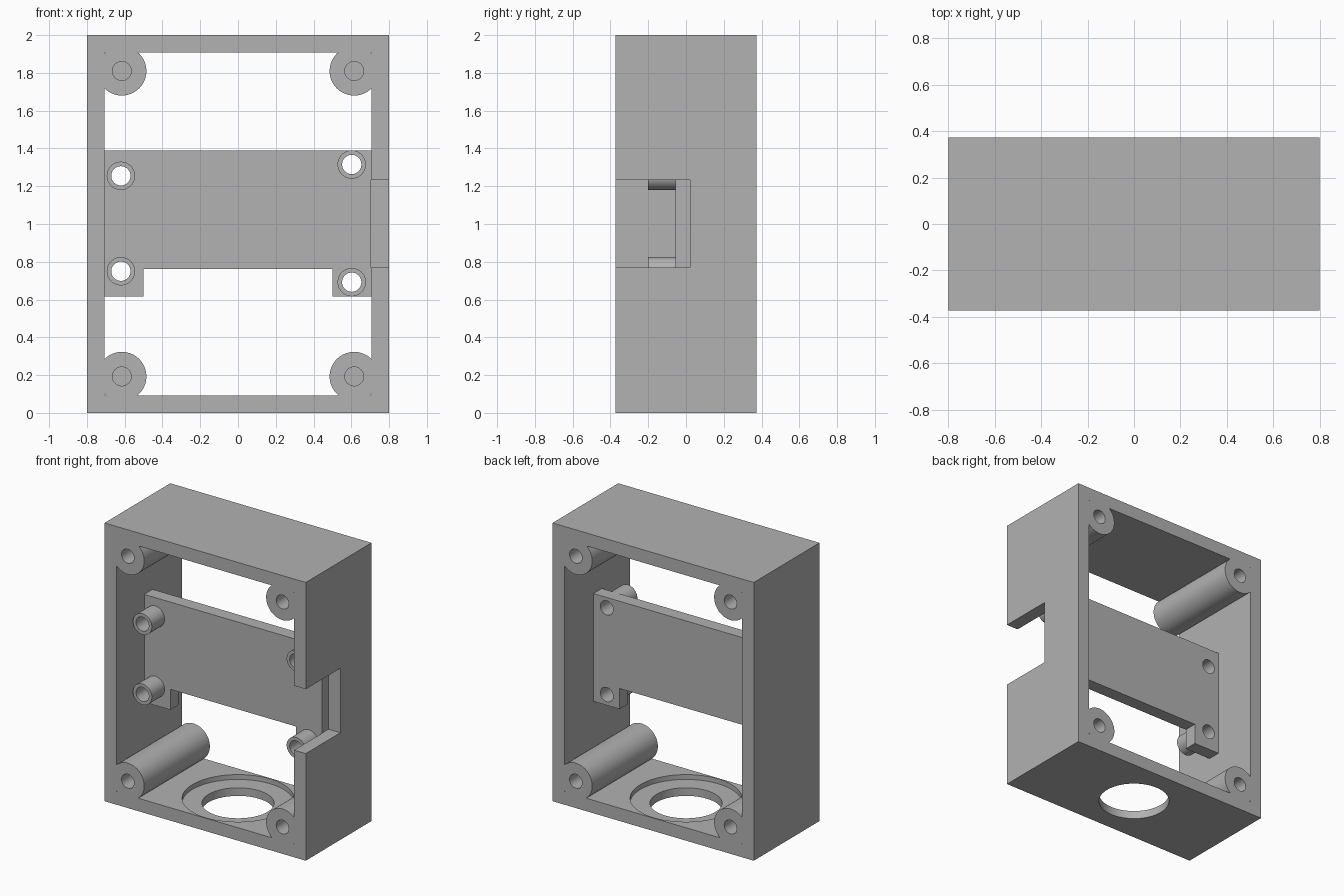
import bpy, math
from mathutils import Vector

old = bpy.data.objects.get("Cube")
if old:
    bpy.data.objects.remove(old, do_unlink=True)

HALF_W, HALF_D, WALL = 0.8, 0.373, 0.093

grey = bpy.data.materials.new("plain grey")
grey.use_nodes = True
grey.diffuse_color = (0.445, 0.445, 0.445, 1)
grey.node_tree.nodes["Principled BSDF"].inputs["Base Color"].default_value = grey.diffuse_color


def box(name, low, high):
    low, high = Vector(low), Vector(high)
    bpy.ops.mesh.primitive_cube_add(size=1, location=(low + high) / 2)
    ob = bpy.context.object
    ob.name = name
    ob.scale = high - low
    bpy.ops.object.transform_apply(location=True, rotation=True, scale=True)
    return ob


def cylinder(name, radius, start, end, sides=48):
    start, end = Vector(start), Vector(end)
    axis = end - start
    bpy.ops.mesh.primitive_cylinder_add(vertices=sides, radius=radius, depth=axis.length,
                                        location=(start + end) / 2,
                                        rotation=axis.to_track_quat('Z', 'Y').to_euler())
    ob = bpy.context.object
    ob.name = name
    bpy.ops.object.transform_apply(location=True, rotation=True, scale=True)
    return ob


def combine(target, tool, operation='DIFFERENCE'):
    # Apply a boolean, then discard the tool
    tool.hide_render = True
    mod = target.modifiers.new("Boolean", 'BOOLEAN')
    mod.operation, mod.solver, mod.object = operation, 'EXACT', tool
    bpy.ops.object.select_all(action='DESELECT')
    target.select_set(True)
    bpy.context.view_layer.objects.active = target
    bpy.ops.object.modifier_apply(modifier=mod.name)
    bpy.data.objects.remove(tool, do_unlink=True)


def finish(ob):
    ob.data.materials.clear()
    ob.data.materials.append(grey)
    bpy.ops.object.select_all(action='DESELECT')
    ob.select_set(True)
    bpy.context.view_layer.objects.active = ob
    bpy.ops.object.shade_smooth_by_angle(angle=math.radians(30))


def side_notch():
    return box("notch_cutter", (0.705, -0.6, 0.77), (1, 0.02, 1.233))


# Open frame: the opening leaves the four corner screw pillars standing
pillars = [(sx * 0.615, z) for sx in (-1, 1) for z in (0.193, 1.81)]
frame = box("frame", (-HALF_W, -HALF_D, 0), (HALF_W, HALF_D, 2))
inside = HALF_W - WALL
opening = box("opening_cutter", (-inside, -0.6, WALL), (inside, 0.6, 2 - WALL))
for x, z in pillars:
    combine(opening, cylinder("pillar", 0.13, (x, -0.8, z), (x, 0.8, z), 64))
combine(frame, opening)

# Blind screw holes at both ends of each pillar
for x, z in pillars:
    for s in (-1, 1):
        combine(frame, cylinder("screw_hole", 0.05, (x, s * 0.6, z), (x, s * 0.12, z), 32))

# Round floor opening with a shallow recess, and the side notch
combine(frame, cylinder("recess", 0.364, (0, 0, 0.058), (0, 0, 0.3), 96))
combine(frame, cylinder("floor_hole", 0.235, (0, 0, -0.2), (0, 0, 0.2), 64))
combine(frame, side_notch())
finish(frame)

# Mounting plate with two lower tabs, its ends sunk into the walls
end = inside + 0.02
plate = box("mounting_plate", (-end, -0.055, 0.615), (end, 0.04, 1.39))
combine(plate, box("gap_cutter", (-0.5, -0.4, 0.4), (0.5, 0.4, 0.763)))

# Hollow standoffs on the front of the plate
standoffs = [(-0.62, 1.255), (-0.62, 0.75), (0.602, 1.315), (0.602, 0.692)]
for x, z in standoffs:
    combine(plate, cylinder("standoff", 0.075, (x, -0.2, z), (x, -0.01, z)), 'UNION')
for x, z in standoffs:
    combine(plate, cylinder("standoff_hole", 0.051, (x, -0.5, z), (x, 0.5, z)))
combine(plate, side_notch())
finish(plate)
